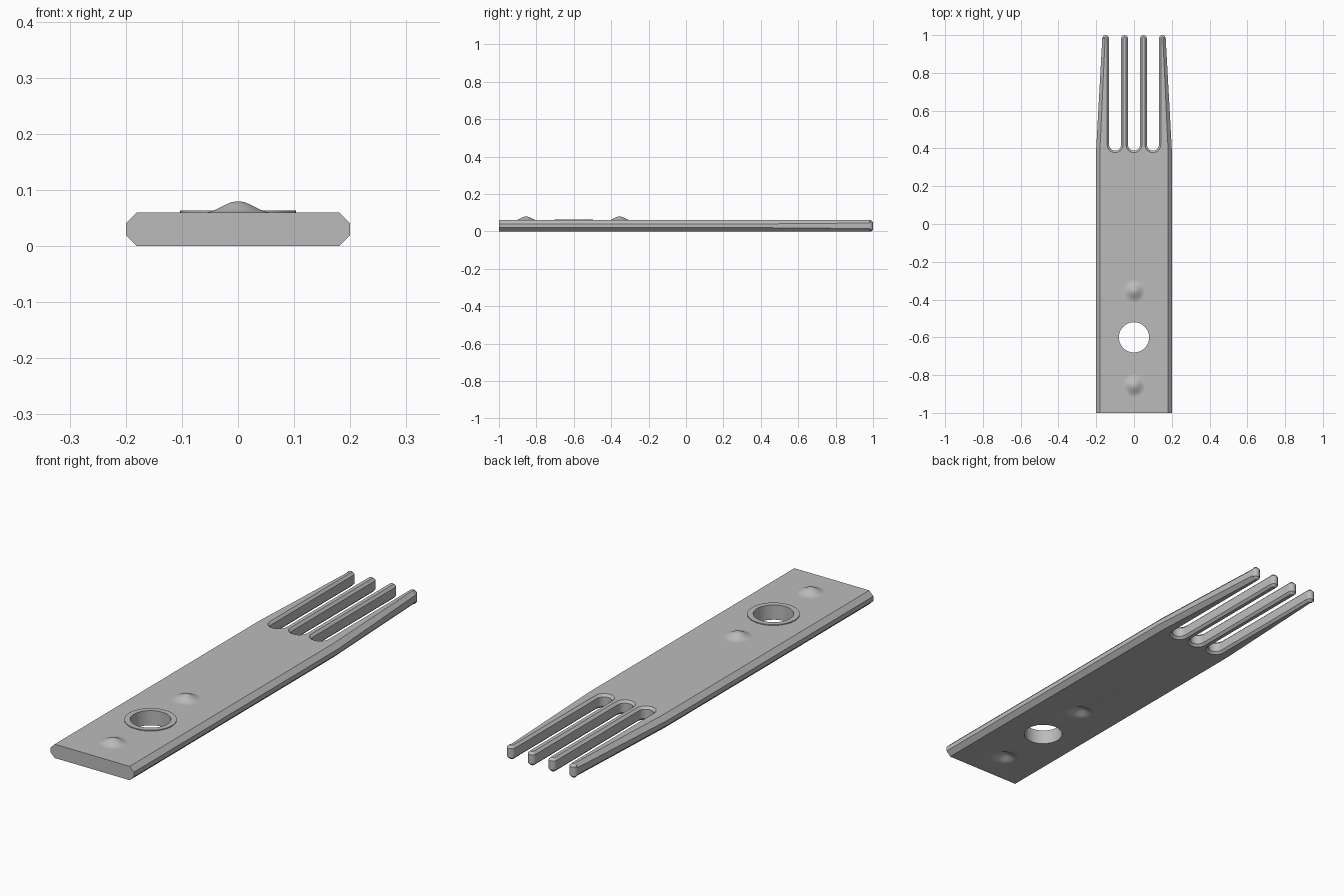
import bpy, bmesh, math
from mathutils import Vector

cube = bpy.data.objects.get("Cube")
if cube:
    bpy.data.objects.remove(cube)

THICK = 0.06
HOLE_Y, HOLE_R = -0.6, 0.08
BUMPS = (-0.855, -0.355)
BUMP_R, BUMP_H = 0.06, 0.02

steel = bpy.data.materials.new("grey_metal")
steel.use_nodes = True
GREY = (0.5, 0.5, 0.5, 1)
steel.diffuse_color = GREY
steel.node_tree.nodes["Principled BSDF"].inputs["Base Color"].default_value = GREY


def make(name, bm):
    bmesh.ops.recalc_face_normals(bm, faces=bm.faces)
    mesh = bpy.data.meshes.new(name)
    bm.to_mesh(mesh)
    bm.free()
    mesh.materials.append(steel)
    ob = bpy.data.objects.new(name, mesh)
    bpy.context.collection.objects.link(ob)
    return ob


def lathe(name, profile, y, closed=False, steps=48):
    """Spin a list of (radius, height) points around a vertical axis."""
    bm = bmesh.new()
    verts = [bm.verts.new((r, y, z)) for r, z in profile]
    pairs = list(zip(verts, verts[1:]))
    if closed:
        pairs.append((verts[-1], verts[0]))
    edges = [bm.edges.new(p) for p in pairs]
    bmesh.ops.spin(bm, geom=verts + edges, cent=(0, y, 0), axis=(0, 0, 1),
                   angle=math.tau, steps=steps)
    bmesh.ops.remove_doubles(bm, verts=bm.verts, dist=1e-5)
    return make(name, bm)


def arc(cx, cy, r, start, end, n=12):
    angles = [math.radians(start + (end - start) * i / n) for i in range(n + 1)]
    return [(cx + r * math.cos(a), cy + r * math.sin(a)) for a in angles]


def smooth(ob):
    bpy.ops.object.select_all(action='DESELECT')
    ob.select_set(True)
    bpy.context.view_layer.objects.active = ob
    bpy.ops.object.shade_smooth_by_angle(angle=math.radians(30))


# Outline of handle, tines and slots, counter-clockwise: (point, chamfer)
outline = [((-0.2, -1), 0.02), ((0.2, -1), 0.02), ((0.2, 0.4), 0.02)]
for i, x in enumerate((0.15, 0.05, -0.05, -0.15)):
    tip = [(p, 0.01) for p in arc(x, 0.982, 0.018, 0, 180)]
    if i == 0:
        tip[0] = (tip[0][0], 0.015)
    if i == 3:
        tip[-1] = (tip[-1][0], 0.015)
    outline += tip
    if i < 3:
        outline += [(p, 0.01) for p in arc(x - 0.05, 0.42, 0.032, 0, -180)]
outline.append(((-0.2, 0.4), 0.02))

# Chamfered plate: four rings, the top and bottom ones drawn in
bm = bmesh.new()
rings = [[], [], [], []]
count = len(outline)
for i, (point, c) in enumerate(outline):
    p = Vector(point)
    d1 = (p - Vector(outline[i - 1][0])).normalized()
    d2 = (Vector(outline[(i + 1) % count][0]) - p).normalized()
    n1, n2 = Vector((-d1.y, d1.x)), Vector((-d2.y, d2.x))
    inward = (n1 + n2) / (1 + n1.dot(n2))
    if p.y == -1:  # the butt end stays square
        inward = Vector((-math.copysign(1, p.x), 0))
    q = p + inward * c
    for ring, (v, z) in zip(rings, ((q, 0), (p, c), (p, THICK - c), (q, THICK))):
        ring.append(bm.verts.new((v.x, v.y, z)))
for low, high in zip(rings, rings[1:]):
    for i in range(count):
        if i == 0:
            continue
        j = (i + 1) % count
        bm.faces.new((low[i], low[j], high[j], high[i]))
bm.faces.new([r[0] for r in rings] + [r[1] for r in reversed(rings)])
bm.faces.new(rings[0])
bm.faces.new(rings[3])
plate = make("fork_plate", bm)

# Cutters: round hole and the two dimples underneath
bell = [(BUMP_R * t / 12, BUMP_H * (0.5 + 0.5 * math.cos(math.pi * t / 12)))
        for t in range(13)]
cutters = [lathe("hole_cutter", [(0, -0.1), (HOLE_R, -0.1), (HOLE_R, 0.2), (0, 0.2)], HOLE_Y)]
for y in BUMPS:
    cutters.append(lathe("dimple_cutter", bell + [(BUMP_R, -0.02), (0, -0.02)], y))
for cutter in cutters:
    mod = plate.modifiers.new("cut", 'BOOLEAN')
    mod.operation = 'DIFFERENCE'
    mod.solver = 'EXACT'
    mod.object = cutter
    bpy.context.view_layer.objects.active = plate
    bpy.ops.object.modifier_apply(modifier=mod.name)
    bpy.data.objects.remove(cutter)
smooth(plate)

# Raised bumps on top, either side of the hole
for name, y in zip(("rear_end_bump", "neck_side_bump"), BUMPS):
    smooth(lathe(name, [(r, z + THICK) for r, z in bell], y))

# Thin raised rim around the hole
smooth(lathe("hole_rim", [(HOLE_R, THICK), (0.103, THICK), (0.103, THICK + 0.004),
                          (HOLE_R, THICK + 0.004)], HOLE_Y, closed=True))
